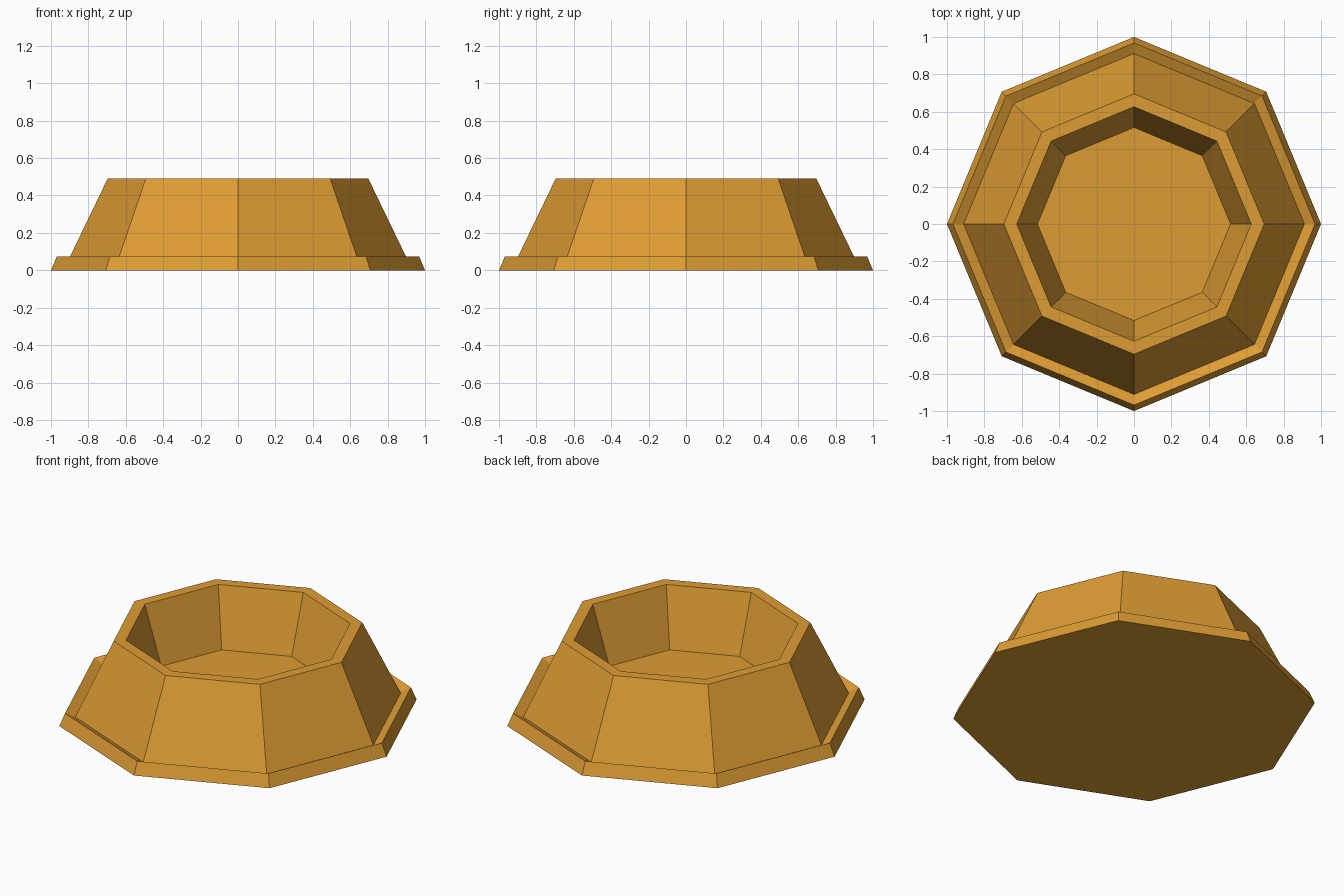
import bpy
import bmesh
from math import cos, sin, tau

default = bpy.data.objects.get("Cube")
if default:
    bpy.data.objects.remove(default, do_unlink=True)

SIDES = 8

# Ochre material
ochre = bpy.data.materials.new("ochre")
ochre.use_nodes = True
colour = (0.73, 0.335, 0.034, 1)
ochre.diffuse_color = colour
ochre.node_tree.nodes["Principled BSDF"].inputs["Base Color"].default_value = colour

# Radius and height, from the foot over the rim to the basin floor
profile = [
    (1.0, 0.0),       # foot
    (0.968, 0.075),   # lip of the flange
    (0.911, 0.047),   # groove behind the lip
    (0.696, 0.492),   # outer rim
    (0.627, 0.492),   # inner rim
    (0.516, 0.145),   # basin floor
]


def ring(bm, radius, z):
    return [bm.verts.new((radius * cos(tau * i / SIDES), radius * sin(tau * i / SIDES), z))
            for i in range(SIDES)]


# Octagonal basin: rings joined by quads, closed by the base and floor
bm = bmesh.new()
rings = [ring(bm, r, z) for r, z in profile]
for low, high in zip(rings, rings[1:]):
    for i in range(SIDES):
        j = (i + 1) % SIDES
        bm.faces.new((low[i], low[j], high[j], high[i]))
bm.faces.new(rings[0][::-1])
bm.faces.new(rings[-1])
bmesh.ops.recalc_face_normals(bm, faces=bm.faces)

mesh = bpy.data.meshes.new("octagonal_basin")
bm.to_mesh(mesh)
bm.free()
mesh.materials.append(ochre)
bpy.context.collection.objects.link(bpy.data.objects.new("octagonal_basin", mesh))
